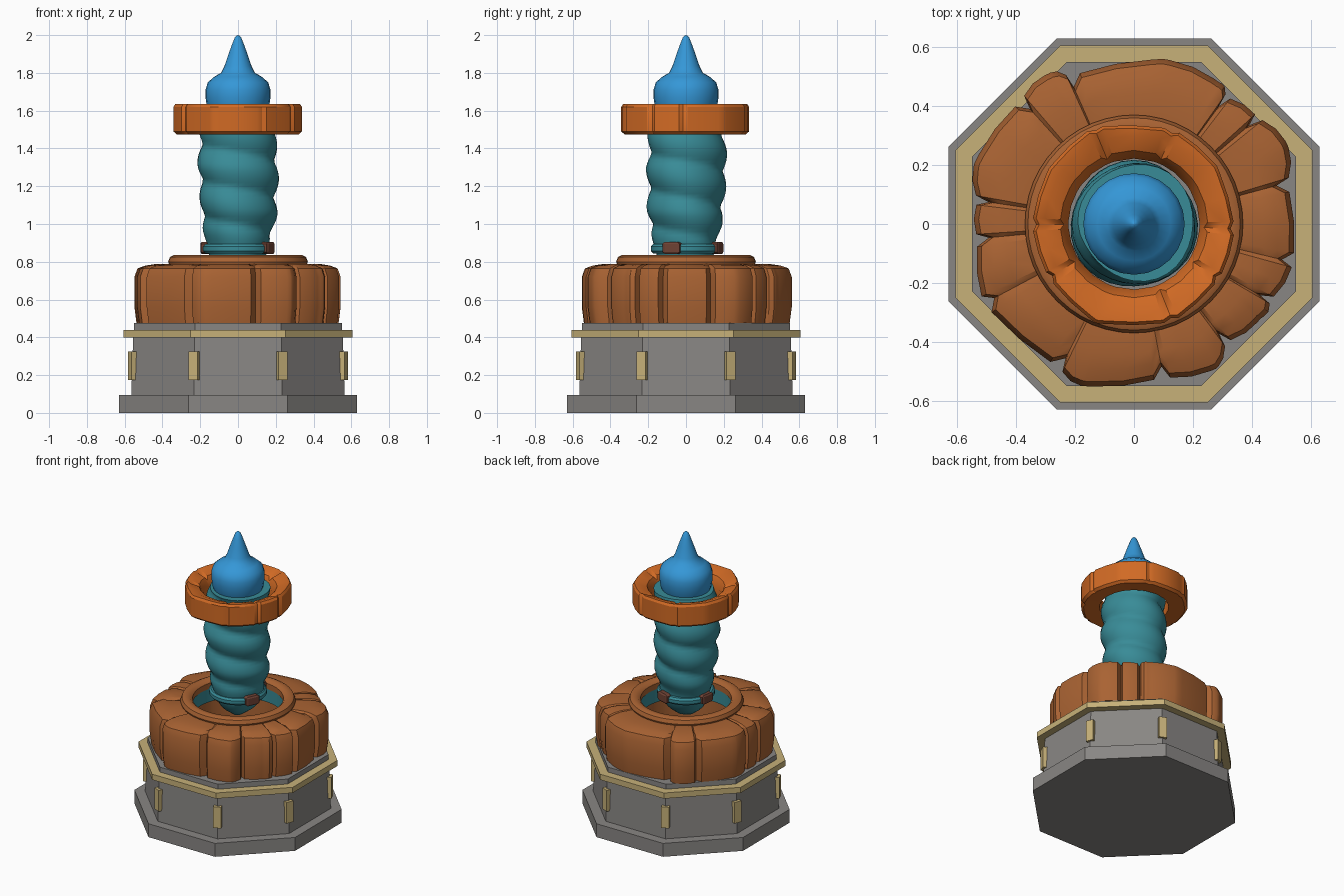
import bpy, bmesh, math, random
from math import sin, cos, pi, tau, radians
from mathutils import Vector, Matrix

cube = bpy.data.objects.get("Cube")
if cube:
    bpy.data.objects.remove(cube, do_unlink=True)
random.seed(4)


def material(name, r, g, b):
    m = bpy.data.materials.new(name)
    m.use_nodes = True
    m.diffuse_color = (r, g, b, 1)
    m.node_tree.nodes["Principled BSDF"].inputs["Base Color"].default_value = (r, g, b, 1)
    return m


stone = material("grey stone", .25, .24, .23)
gold = material("pale gold", .57, .44, .19)
brown = material("brown rock", .40, .125, .033)
orange = material("orange rock", .64, .145, .018)
teal = material("teal crystal", .04, .26, .31)
blue = material("blue crystal", .035, .31, .68)
rust = material("dark rust", .16, .055, .035)


def finish(name, bm, mat, angle=None):
    bmesh.ops.recalc_face_normals(bm, faces=bm.faces)
    mesh = bpy.data.meshes.new(name)
    bm.to_mesh(mesh)
    bm.free()
    mesh.materials.append(mat)
    obj = bpy.data.objects.new(name, mesh)
    bpy.context.collection.objects.link(obj)
    if angle:
        bpy.ops.object.select_all(action='DESELECT')
        obj.select_set(True)
        bpy.context.view_layer.objects.active = obj
        bpy.ops.object.shade_smooth_by_angle(angle=radians(angle))
    return obj


def loft(name, rings, mat, angle=None, closed=False):
    """Bridge rings of points; cap the ends, or join last ring to first."""
    bm = bmesh.new()
    loops = [[bm.verts.new(p) for p in ring] for ring in rings]
    pairs = list(zip(loops, loops[1:]))
    if closed:
        pairs.append((loops[-1], loops[0]))
    else:
        bm.faces.new(loops[0])
        bm.faces.new(loops[-1])
    for a, b in pairs:
        n = len(a)
        for i in range(n):
            j = (i + 1) % n
            bm.faces.new((a[i], a[j], b[j], b[i]))
    return finish(name, bm, mat, angle)


def circle(r, z, n, turn=0):
    return [(r * cos(turn + tau * i / n), r * sin(turn + tau * i / n), z) for i in range(n)]


def lathe(name, profile, mat, n=48, angle=40, closed=False):
    return loft(name, [circle(r, z, n) for r, z in profile], mat, angle, closed)


def octagon(name, profile, mat):
    k = 1 / cos(pi / 8)
    return loft(name, [circle(r * k, z, 8, pi / 8) for r, z in profile], mat)


def rock_ring(name, outline, seams, profile, mat, depth):
    """Ring of stones. Profile rows: outline scale, circle radius, blend to circle, z, seam strength."""
    pts = []
    for i, p in enumerate(outline):
        q = outline[(i + 1) % len(outline)]
        steps = [0, .12, .5, .88]
        for t in steps:
            v = p.lerp(q, t)
            v *= 1 + .025 * sin(pi * t)
            pts.append((v, 1 if t == 0 and i in seams else 0))
    rings = []
    for scale, r, blend, z, cut in profile:
        ring = []
        for v, seam in pts:
            outer = v * scale
            w = outer.lerp(v.normalized() * r, blend) * (1 - depth * seam * cut)
            drop = .5 * depth * seam * cut if blend > .2 else 0
            ring.append((w.x, w.y, z - drop))
        rings.append(ring)
    return loft(name, rings, mat, 32, True)


# Octagonal pedestal
octagon("plinth", [(.63, 0), (.63, .095)], stone)
octagon("pedestal_body", [(.565, .095), (.555, .40)], stone)
octagon("gold_band", [(.605, .40), (.605, .44)], gold)
octagon("pedestal_top", [(.55, .44), (.55, .475)], stone)
for i in range(8):
    a = pi / 8 + i * pi / 4
    bm = bmesh.new()
    bmesh.ops.create_cube(bm, size=1)
    bmesh.ops.transform(bm, verts=bm.verts, matrix=Matrix.Translation((.603 * cos(a), .603 * sin(a), .25))
                        @ Matrix.Rotation(a, 4, 'Z') @ Matrix.Diagonal((.035, .052, .15, 1)))
    finish(f"corner_bar_{i + 1}", bm, gold)

# Irregular rock basin
outline = [Vector(p) for p in (
    (.54, -.13), (.52, .14), (.52, .27), (.42, .36), (.31, .43), (.29, .48), (.10, .56), (-.22, .50),
    (-.29, .51), (-.38, .42), (-.54, .21), (-.53, .08), (-.53, -.05), (-.51, -.27), (-.25, -.49),
    (-.17, -.55), (.10, -.52), (.28, -.49), (.31, -.40), (.43, -.32), (.46, -.26))]
rock_ring("rock_basin", outline, {0, 1, 3, 4, 7, 9, 11, 12, 13, 14, 16, 18, 20},
          [(.98, 0, 0, .475, .8), (1, 0, 0, .56, 1), (1, 0, 0, .72, 1), (.97, 0, 0, .765, 1),
           (.92, .37, .1, .78, .9), (1, .37, .6, .788, .6), (1, .34, 1, .79, 0),
           (1, .31, 1, .785, 0), (1, .31, 1, .47, 0)], brown, .07)
lathe("basin_lip", [(.36, .77), (.37, .80), (.36, .825), (.34, .835), (.31, .832), (.292, .815), (.292, .775)],
      brown, closed=True)
lathe("basin_inner_band", [(.312, .68), (.312, .78), (.296, .78), (.296, .68)], teal, closed=True)

# Floating twisted column
shape = [(.72, .05), (.77, .115), (.83, .15), (.90, .165), (.98, .182), (1.06, .195),
         (1.2, .2), (1.3, .206), (1.45, .197), (1.6, .195)]


def column_radius(z):
    for (z0, r0), (z1, r1) in zip(shape, shape[1:]):
        if z <= z1:
            return r0 + (r1 - r0) * (z - z0) / (z1 - z0)
    return shape[-1][1]


rings = []
for k in range(45):
    z = .72 + .02 * k
    ring = []
    for x, y, _ in circle(1, z, 32):
        a = math.atan2(y, x)
        wave = 2 * abs(sin(pi * z / .19 + a / 2)) - 1.2
        r = column_radius(z) + .014 * wave * min(1, max(0, (z - .86) * 8))
        r += .005 * sin(3 * a + 7 * z)
        ring.append((r * x, r * y, z))
    rings.append(ring)
loft("twisted_column", rings, teal, 60)
lathe("column_collar", [(.14, .845), (.175, .845), (.186, .858), (.186, .88), (.175, .893), (.14, .893)],
      teal, closed=True)
for i, deg in enumerate((-25, 72, 172)):
    bm = bmesh.new()
    bmesh.ops.create_cube(bm, size=1)
    bmesh.ops.bevel(bm, geom=bm.edges[:], offset=.15, segments=1, affect='EDGES')
    a = radians(deg)
    bmesh.ops.transform(bm, verts=bm.verts, matrix=Matrix.Translation((.175 * cos(a), .175 * sin(a), .873))
                        @ Matrix.Rotation(a, 4, 'Z') @ Matrix.Diagonal((.042, .1, .064, 1)))
    finish(f"collar_clasp_{i + 1}", bm, rust)

# Upper rock ring
halo = []
for i in range(10):
    a = tau * (i + random.uniform(-.15, .15)) / 10
    halo.append(Vector((cos(a), sin(a))) * random.uniform(.34, .362))
rock_ring("upper_rock_ring", halo, {0, 2, 3, 5, 6, 8, 9},
          [(.95, 0, 0, 1.475, .6), (1, 0, 0, 1.49, .7), (1, 0, 0, 1.62, .7), (.97, 0, 0, 1.635, .7),
           (.92, .29, .5, 1.632, .8), (1, .25, 1, 1.61, .8), (1, .222, 1, 1.56, 0), (1, .222, 1, 1.48, 0)],
          orange, .06)

# Pointed crystal tip
lathe("crystal_tip", [(.15, 1.58), (.165, 1.62), (.172, 1.67), (.172, 1.71), (.16, 1.75), (.125, 1.78),
                      (.09, 1.8), (.072, 1.835), (.05, 1.9), (.032, 1.95), (.017, 1.987), (.003, 2)],
      blue, 24, 60)
